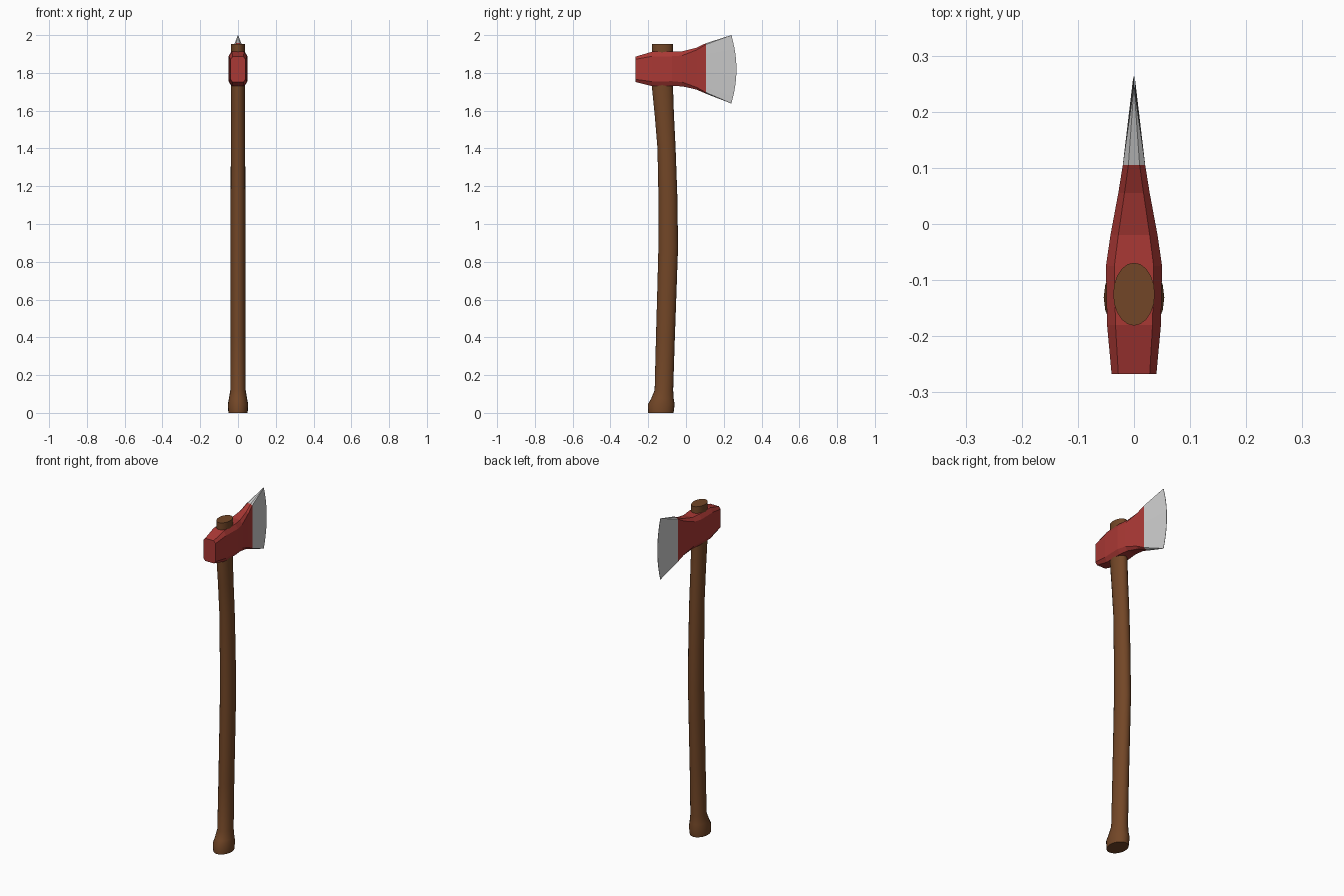
import bpy, bmesh
from math import cos, sin, pi, radians

if "Cube" in bpy.data.objects:
    bpy.data.objects.remove(bpy.data.objects["Cube"])


def loft(name, rings, color=None, smooth=False, caps=(True, True)):
    """Skin a list of equal-length rings into one object."""
    bm = bmesh.new()
    vs = [[bm.verts.new(p) for p in r] for r in rings]
    n = len(vs[0])
    for a, b in zip(vs, vs[1:]):
        for i in range(n):
            j = (i + 1) % n
            bm.faces.new((a[i], a[j], b[j], b[i]))
    if caps[0]:
        bm.faces.new(vs[0][::-1])
    if caps[1]:
        bm.faces.new(vs[-1])
    bmesh.ops.recalc_face_normals(bm, faces=bm.faces)
    me = bpy.data.meshes.new(name)
    bm.to_mesh(me)
    bm.free()
    ob = bpy.data.objects.new(name, me)
    bpy.context.collection.objects.link(ob)
    if color:
        mat = bpy.data.materials.new(name + "_paint")
        mat.diffuse_color = (*color, 1)
        mat.use_nodes = True
        mat.node_tree.nodes["Principled BSDF"].inputs["Base Color"].default_value = mat.diffuse_color
        me.materials.append(mat)
    if smooth:
        bpy.ops.object.select_all(action='DESELECT')
        ob.select_set(True)
        bpy.context.view_layer.objects.active = ob
        bpy.ops.object.shade_smooth_by_angle(angle=radians(35))
    return ob


def oval(z, y, rx, ry, sides=20):
    return [(rx * cos(2 * pi * i / sides), y + ry * sin(2 * pi * i / sides), z)
            for i in range(sides)]


def section(y, zb, zt, w, flat, cz, bow=0, n=1):
    """Chamfered rectangle across the head; bow pushes its middle forward."""
    ts = [i / n for i in range(n + 1)]
    side = [(w, y + bow * (1 - (2 * t - 1) ** 2), zb + cz + t * (zt - zb - 2 * cz))
            for t in ts]
    mirrored = [(-x, yy, z) for x, yy, z in reversed(side)]
    return (side + [(flat, y, zt), (-flat, y, zt)] + mirrored
            + [(-flat, y, zb), (flat, y, zb)])


# Curved wooden handle with flared knob: z, centre y, half width, half depth
handle = [(0, -.133, .051, .067), (.045, -.131, .054, .071), (.075, -.125, .048, .060),
          (.12, -.117, .041, .049), (.4, -.109, .039, .050), (.65, -.101, .039, .051),
          (.88, -.094, .039, .052), (1.15, -.096, .039, .050), (1.4, -.103, .038, .048),
          (1.58, -.115, .037, .051), (1.73, -.125, .037, .056), (1.953, -.125, .037, .056)]
loft("handle", [oval(*h) for h in handle], (.17, .062, .02), smooth=True)

# Painted head: y, bottom z, top z, half width, half width of flat, chamfer height
head = [(-.267, 1.752, 1.886, .040, .028, .014), (-.18, 1.730, 1.912, .048, .033, .024),
        (-.075, 1.730, 1.914, .050, .035, .026), (-.02, 1.729, 1.914, .042, .028, .022),
        (.055, 1.712, 1.933, .028, .017, .012), (.105, 1.690, 1.957, .020, .010, .007)]
loft("axe_head", [section(*s) for s in head], (.4, .04, .035), caps=(True, False))

# Bare steel blade with a curved cutting edge
loft("blade", [section(*head[-1], n=10),
               section(.24, 1.638, 2.0, .0008, .0004, .0005, bow=.027, n=10)],
     caps=(False, True))
